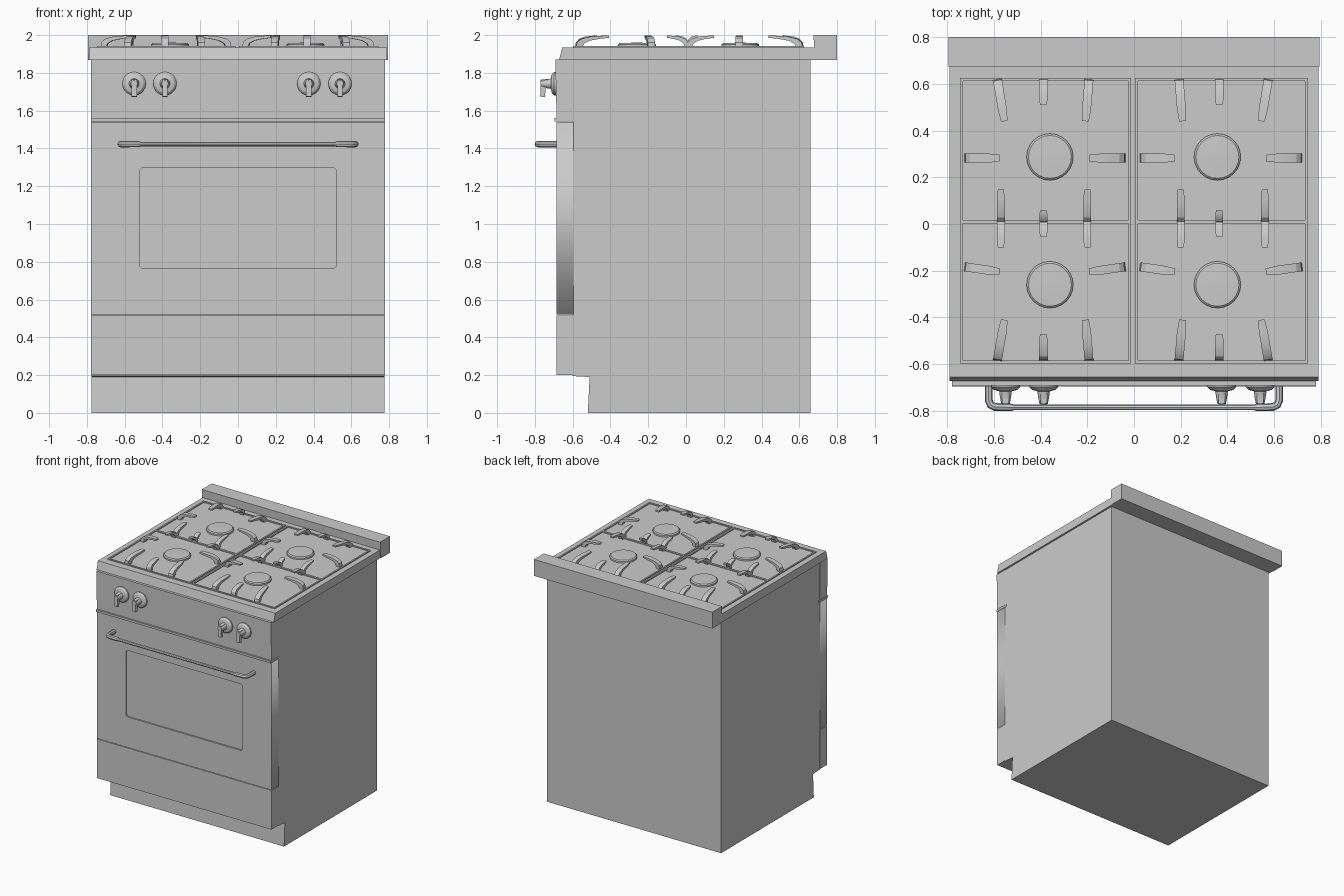
import bpy, bmesh, math
from mathutils import Vector, Matrix

if "Cube" in bpy.data.objects:
    bpy.data.objects.remove(bpy.data.objects["Cube"])


def add_mesh(name, bm, smooth=None):
    bmesh.ops.recalc_face_normals(bm, faces=bm.faces)
    me = bpy.data.meshes.new(name)
    bm.to_mesh(me)
    bm.free()
    ob = bpy.data.objects.new(name, me)
    bpy.context.collection.objects.link(ob)
    if smooth:
        bpy.ops.object.select_all(action='DESELECT')
        ob.select_set(True)
        bpy.context.view_layer.objects.active = ob
        bpy.ops.object.shade_smooth_by_angle(angle=math.radians(smooth))
    return ob


def prism(bm, pts, shift):
    """Close a planar outline and its shifted copy into a solid."""
    a = [bm.verts.new(p) for p in pts]
    b = [bm.verts.new(Vector(p) + Vector(shift)) for p in pts]
    bm.faces.new(a)
    bm.faces.new(b[::-1])
    for i in range(len(a)):
        j = (i + 1) % len(a)
        bm.faces.new((a[i], b[i], b[j], a[j]))
    return a, b


def side_profile(name, yz, half):
    bm = bmesh.new()
    prism(bm, [(-half, y, z) for y, z in yz], (2 * half, 0, 0))
    return add_mesh(name, bm)


def box(bm, x0, x1, y0, y1, z0, z1):
    prism(bm, [(x0, y0, z0), (x1, y0, z0), (x1, y1, z0), (x0, y1, z0)], (0, 0, z1 - z0))


def lathe(bm, profile, sides, mat):
    """Stack of rings (radius, height) around a local z axis."""
    rings = [[bm.verts.new(mat @ Vector((r * math.cos(2 * math.pi * i / sides),
                                         r * math.sin(2 * math.pi * i / sides), h)))
              for i in range(sides)] for r, h in profile]
    for a, b in zip(rings, rings[1:]):
        for i in range(sides):
            j = (i + 1) % sides
            bm.faces.new((a[i], a[j], b[j], b[i]))
    bm.faces.new(rings[0][::-1])
    bm.faces.new(rings[-1])


def curve_to_mesh(name, cu):
    tmp = bpy.data.objects.new("tmp", cu)
    bpy.context.collection.objects.link(tmp)
    dg = bpy.context.evaluated_depsgraph_get()
    me = bpy.data.meshes.new_from_object(tmp.evaluated_get(dg))
    bpy.data.objects.remove(tmp)
    bm = bmesh.new()
    bm.from_mesh(me)
    bmesh.ops.remove_doubles(bm, verts=bm.verts, dist=1e-5)
    return bm


# Carcass with toe kick, drawer, trim strip and control panel
side_profile("carcass", [(-.52, 0), (.66, 0), (.66, 1.87), (-.6, 1.87), (-.6, .195), (-.51, .19)], .775)
side_profile("drawer_front", [(-.685, .2), (-.595, .2), (-.595, .515), (-.685, .515)], .778)
side_profile("trim_strip", [(-.695, 1.543), (-.58, 1.543), (-.58, 1.56), (-.695, 1.56)], .778)
side_profile("control_panel", [(-.685, 1.562), (-.595, 1.562), (-.595, 1.87), (-.692, 1.87)], .778)

# Oven door: frame with rounded window opening, and the pane behind
cu = bpy.data.curves.new("door", 'CURVE')
cu.dimensions, cu.fill_mode, cu.extrude = '2D', 'BOTH', .045
outer = [(-.778, .52), (.778, .52), (.778, 1.54), (-.778, 1.54)]
inner, rad = [], .02
for cx, cz, a0 in ((.5, 1.28, 0), (-.5, 1.28, 90), (-.5, .785, 180), (.5, .785, 270)):
    for k in range(4):
        a = math.radians(a0 + 30 * k)
        inner.append((cx + rad * math.cos(a), cz + rad * math.sin(a)))
for loop in (outer, inner):
    sp = cu.splines.new('POLY')
    sp.points.add(len(loop) - 1)
    for p, (x, z) in zip(sp.points, loop):
        p.co = (x, z, 0, 1)
    sp.use_cyclic_u = True
bm = curve_to_mesh("door", cu)
bmesh.ops.transform(bm, verts=bm.verts,
                    matrix=Matrix.Translation((0, -.641, 0)) @ Matrix.Rotation(math.pi / 2, 4, 'X'))
add_mesh("oven_door_frame", bm)
side_profile("oven_window", [(-.674, .75), (-.6, .75), (-.6, 1.31), (-.674, 1.31)], .54)

# Door handle: bent tube with thicker end sleeves
half = [(.622, -.68, 1.25), (.622, -.755, 1.25), (.613, -.775, 1.25), (.595, -.783, 1.25),
        (.525, -.785, 1.2), (.515, -.785, .9)]
path = [(-x, y, r) for x, y, r in half] + half[::-1]
cu = bpy.data.curves.new("handle", 'CURVE')
cu.dimensions, cu.bevel_depth, cu.bevel_resolution, cu.use_fill_caps = '3D', .0135, 2, True
sp = cu.splines.new('POLY')
sp.points.add(len(path) - 1)
for p, (x, y, r) in zip(sp.points, path):
    p.co, p.radius = (x, y, 1.423, 1), r
add_mesh("door_handle", curve_to_mesh("handle", cu), 40)

# Control knobs: flange, stem and vertical grip
for x in (-.55, -.387, .375, .54):
    bm = bmesh.new()
    mat = Matrix.Translation((x, -.68, 1.743)) @ Matrix.Rotation(math.pi / 2, 4, 'X')
    lathe(bm, [(.062, 0), (.062, .018), (.05, .03), (.027, .036), (.023, .065), (.018, .09)], 20, mat)
    prism(bm, [(x - .014, -.715, 1.765), (x - .014, -.768, 1.765), (x - .014, -.772, 1.675),
               (x - .014, -.748, 1.672), (x - .014, -.742, 1.72), (x - .014, -.715, 1.725)], (.028, 0, 0))
    add_mesh("knob", bm, 30)

# Cooktop slab with four shallow basins
xs = [-.79, -.745, -.012, .005, .745, .79]
ys = [-.655, -.59, 0, .02, .625, .8]
bm = bmesh.new()
grid = [[bm.verts.new((x, y, 1.935)) for x in xs] for y in ys]
basins = []
for j in range(5):
    for i in range(5):
        f = bm.faces.new((grid[j][i], grid[j][i + 1], grid[j + 1][i + 1], grid[j + 1][i]))
        if i in (1, 3) and j in (1, 3):
            basins.append(f)
rim = [e for e in bm.edges if e.is_boundary]
bmesh.ops.inset_individual(bm, faces=basins, thickness=.06, depth=-.012)
ext = bmesh.ops.extrude_edge_only(bm, edges=rim)["geom"]
for v in (g for g in ext if isinstance(g, bmesh.types.BMVert)):
    v.co.z = 1.868
    if v.co.y < -.65:
        v.co.y = -.672
bmesh.ops.contextual_create(bm, geom=[g for g in ext if isinstance(g, bmesh.types.BMEdge)])
add_mesh("cooktop", bm)

# Back guard
side_profile("back_guard", [(.68, 1.9), (.675, 2), (.8, 2), (.8, 1.868), (.69, 1.868)], .795)

# Burners
for x in (-.36, .357):
    for y in (-.26, .287):
        bm = bmesh.new()
        lathe(bm, [(.085, 1.915), (.085, 1.935), (.1, 1.937), (.1, 1.95), (.092, 1.957), (.02, 1.96)],
              24, Matrix.Translation((x, y, 0)))
        add_mesh("burner", bm, 30)


# Grates: thin frame plus curved fingers rising toward each burner
def finger(bm, p0, p1, w=.038):
    p0, p1 = Vector((*p0, 0)), Vector((*p1, 0))
    d = p1 - p0
    n = Vector((-d.y, d.x, 0)).normalized() * w
    top = [(0, 1.935), (.03, 1.962), (.16, 1.98), (.4, 1.991), (.7, 1.996), (1, 1.998)]
    low = [(1, 1.986), (.7, 1.98), (.4, 1.97), (.24, 1.955), (.18, 1.93)]
    a, b = prism(bm, [p0 + d * t - n / 2 + Vector((0, 0, z)) for t, z in top + low], n)
    for i in (5, 6):
        mid = (a[i].co + b[i].co) / 2
        for v in (a[i], b[i]):
            v.co = mid + (v.co - mid) * .75


for name, x0, x1, cols, side in (("left_grate", -.745, -.012, (-.57, -.388, -.2), -1),
                                 ("right_grate", .005, .745, (.2, .365, .56), 1)):
    bm = bmesh.new()
    t = .012
    for ya, yb in ((-.597, -.597 + t), (.002, .018), (.625 - t, .625)):
        box(bm, x0, x1, ya, yb, 1.925, 1.943)
    for xa in (x0, x1 - t):
        box(bm, xa, xa + t, -.59, .62, 1.925, 1.943)
    for k, x in enumerate(cols):
        short = k == 1
        lean = (0.03 if k == 0 else -.015) if side < 0 else (.015 if k == 0 else -.03)
        lean = 0 if short else lean
        finger(bm, (x - lean / 2, .62), (x + lean / 2, .51 if short else .44))
        finger(bm, (x - lean / 2, -.585), (x + lean / 2, -.47 if short else -.41))
        finger(bm, (x, .005), (x, .06 if short else .147), .034)
        finger(bm, (x, .015), (x, -.055 if short else -.1), .034)
    for y, dy in ((.282, 0), (-.183, -.022)):
        finger(bm, (x0 + .02, y), (x0 + .17, y + dy))
        finger(bm, (x1 - .025, y), (x1 - .18, y + dy))
    add_mesh(name, bm, 25)
